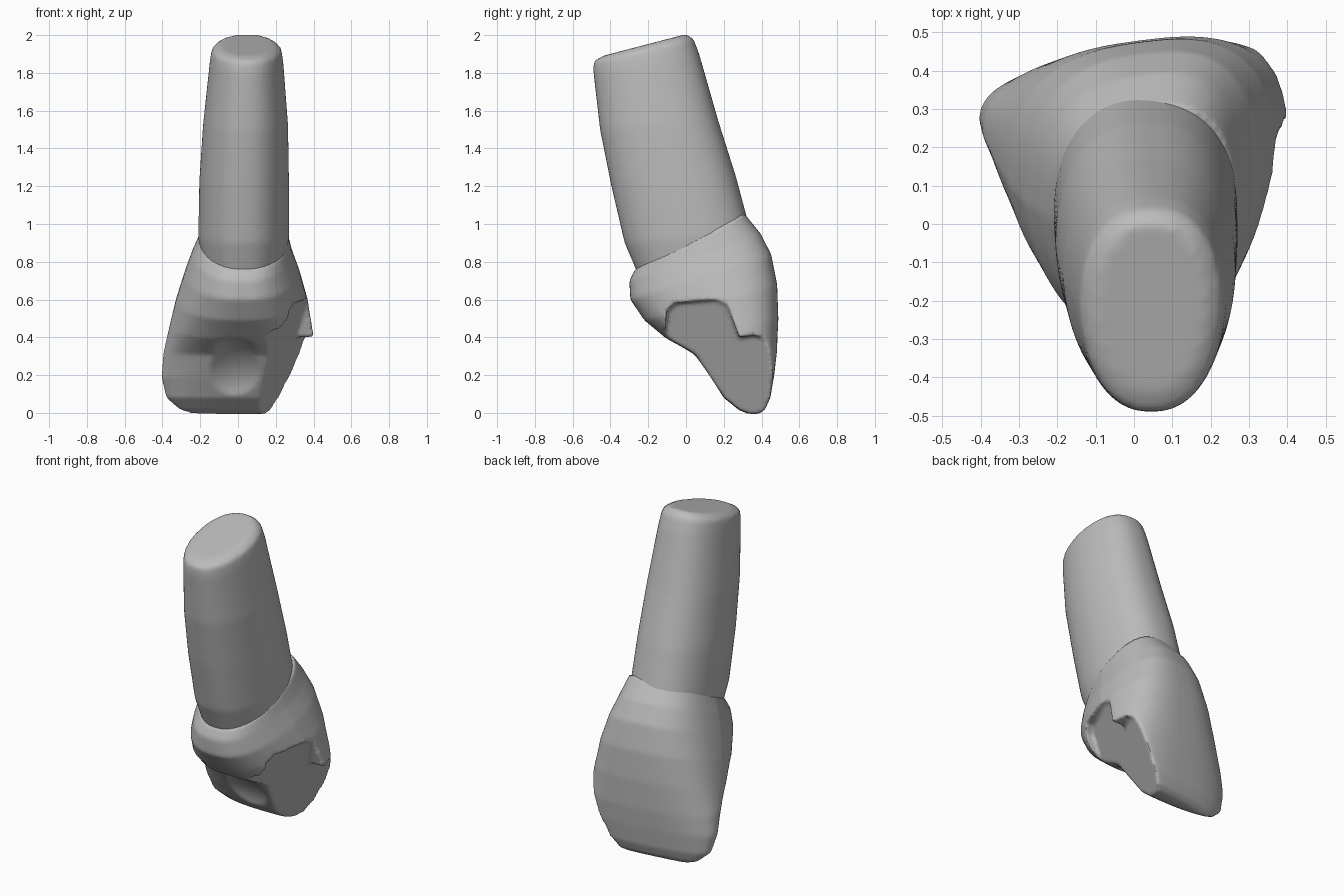
import bpy, bmesh
from math import sin, cos, tau, radians
from mathutils import Matrix, Vector

if "Cube" in bpy.data.objects:
    bpy.data.objects.remove(bpy.data.objects["Cube"], do_unlink=True)

grey = bpy.data.materials.new("plain grey")
grey.use_nodes = True
grey.diffuse_color = (0.5, 0.5, 0.5, 1)
grey.node_tree.nodes["Principled BSDF"].inputs["Base Color"].default_value = (0.5, 0.5, 0.5, 1)


def finish(name, bm):
    bmesh.ops.recalc_face_normals(bm, faces=bm.faces)
    mesh = bpy.data.meshes.new(name)
    bm.to_mesh(mesh)
    bm.free()
    ob = bpy.data.objects.new(name, mesh)
    bpy.context.collection.objects.link(ob)
    mesh.materials.append(grey)
    return ob


def power(v, p):
    return (1 if v >= 0 else -1) * abs(v) ** p


def loft(name, rings, taper, squareness, skew, count=64):
    """Rings are (front y, front z, back y, back z, right x, left x)."""
    bm = bmesh.new()
    loops = []
    for fy, fz, by, bz, x0, x1 in rings:
        loop = []
        for i in range(count):
            a = tau * i / count
            u, v = power(cos(a), squareness), power(sin(a), squareness)
            x = (x0 + x1) / 2 + (x1 - x0) / 2 * u * (1 + taper * min(v, 0))
            t = (1 + v) / 2
            y = fy + (by - fy) * t + skew * (x - 0.1) * t
            loop.append(bm.verts.new((x, y, fz + (bz - fz) * t)))
        loops.append(loop)
    for a, b in zip(loops, loops[1:]):
        for i in range(count):
            j = (i + 1) % count
            bm.faces.new((a[i], a[j], b[j], b[i]))
    bm.faces.new(loops[0])
    bm.faces.new(loops[-1])
    return finish(name, bm)


def activate(ob):
    bpy.ops.object.select_all(action="DESELECT")
    ob.select_set(True)
    bpy.context.view_layer.objects.active = ob


def cut(ob, cutter):
    mod = ob.modifiers.new("cut", "BOOLEAN")
    mod.operation, mod.solver, mod.object = "DIFFERENCE", "EXACT", cutter
    cutter.hide_render = True
    activate(ob)
    bpy.ops.object.modifier_apply(modifier=mod.name)
    bpy.data.objects.remove(cutter, do_unlink=True)


def soften(ob, voxel, rounds):
    activate(ob)
    remesh = ob.modifiers.new("remesh", "REMESH")
    remesh.mode, remesh.voxel_size = "VOXEL", voxel
    smooth = ob.modifiers.new("smooth", "SMOOTH")
    smooth.factor, smooth.iterations = 0.5, rounds
    for name in ("remesh", "smooth"):
        bpy.ops.object.modifier_apply(modifier=name)
    bpy.ops.object.shade_smooth_by_angle(angle=radians(50))


# Root: a tapering, leaning oval column with a slanted flat end
root = loft("root", [
    (-0.44, 1.89, 0.00, 2.005, -0.10, 0.19),
    (-0.49, 1.86, 0.04, 1.98, -0.14, 0.23),
    (-0.49, 1.80, 0.07, 1.90, -0.15, 0.24),
    (-0.455, 1.5, 0.17, 1.55, -0.185, 0.265),
    (-0.395, 1.2, 0.265, 1.25, -0.205, 0.27),
    (-0.325, 0.9, 0.345, 0.95, -0.21, 0.27),
    (-0.24, 0.70, 0.30, 0.75, -0.18, 0.24),
], 0.12, 0.85, 0)

# Crown: flares out from the slanted neck and thins to a biting edge
crown = loft("crown", [
    (-0.27, 0.76, 0.31, 1.06, -0.20, 0.265),
    (-0.30, 0.70, 0.40, 0.95, -0.245, 0.29),
    (-0.295, 0.60, 0.455, 0.84, -0.285, 0.33),
    (-0.22, 0.49, 0.485, 0.68, -0.33, 0.37),
    (-0.10, 0.39, 0.49, 0.50, -0.365, 0.395),
    (0.04, 0.31, 0.48, 0.32, -0.395, 0.41),
    (0.13, 0.18, 0.465, 0.20, -0.405, 0.40),
    (0.20, 0.08, 0.445, 0.08, -0.38, 0.36),
    (0.28, 0.015, 0.42, 0.02, -0.31, 0.28),
    (0.33, -0.005, 0.39, -0.005, -0.24, 0.20),
], 0.2, 0.75, 0.13)

# Hollow on the inner face
bm = bmesh.new()
place = (Matrix.Translation((-0.02, -0.03, 0.17)) @ Matrix.Rotation(radians(43), 4, "X")
         @ Matrix.Diagonal((0.24, 0.17, 0.27, 1)))
bmesh.ops.create_uvsphere(bm, u_segments=48, v_segments=24, radius=1, matrix=place)
cut(crown, finish("hollow_cutter", bm))

# Broken corner: a sheared prism with a sloping inner face
outline = [(-0.10, 0.54), (-0.06, 0.58), (0.16, 0.60), (0.22, 0.57), (0.28, 0.40),
           (0.36, 0.41), (0.55, 0.36), (0.55, -0.1), (0.1, -0.1), (-0.12, 0.3)]
bm = bmesh.new()
inner = [bm.verts.new((0.13 + 0.47 * (z - 0.02) + 0.4 * (y - 0.3), y, z)) for y, z in outline]
face = bm.faces.new(inner)
out = bmesh.ops.extrude_face_region(bm, geom=[face])
bmesh.ops.translate(bm, vec=Vector((0.6, 0, 0)),
                    verts=[g for g in out["geom"] if isinstance(g, bmesh.types.BMVert)])
cut(crown, finish("break_cutter", bm))

# Worn, organic surfaces
soften(root, 0.016, 5)
soften(crown, 0.012, 4)
